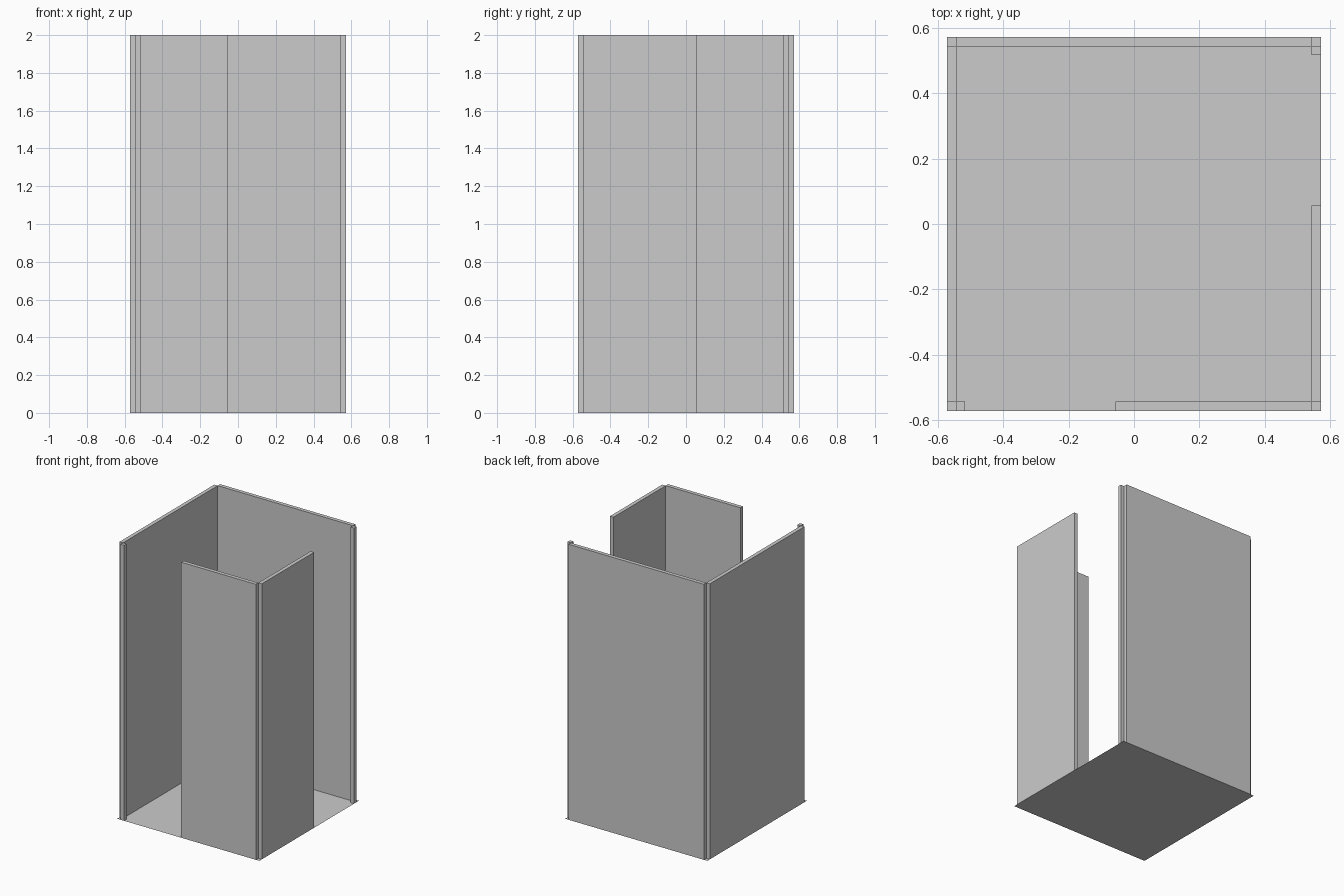
import bpy

if "Cube" in bpy.data.objects:
    bpy.data.objects.remove(bpy.data.objects["Cube"])

H = 0.571    # half width of the footprint
T = 0.028    # panel thickness
I = H - T    # inner face; corner squares stay open
TOP = 2.0


def panel(name, x0, x1, y0, y1):
    bpy.ops.mesh.primitive_cube_add(
        size=1, location=((x0 + x1) / 2, (y0 + y1) / 2, TOP / 2))
    ob = bpy.context.object
    ob.name = name
    ob.scale = (x1 - x0, y1 - y0, TOP)
    bpy.ops.object.transform_apply(location=False, rotation=False, scale=True)
    return ob


# full walls
panel("back_wall", -I, I, I, H)
panel("left_wall", -H, -I, -I, I)

# partial walls around the front right corner
panel("front_wall", -0.057, I, -H, -I)
panel("right_wall", I, H, -I, 0.057)

# narrow jambs at the far side of each opening
panel("front_jamb", -I, -0.516, -H, -I)
panel("right_jamb", I, H, 0.516, I)

# thin floor sheet facing down
bpy.ops.mesh.primitive_plane_add(size=2 * H, location=(0, 0, 0))
floor = bpy.context.object
floor.name = "floor"
floor.data.flip_normals()
